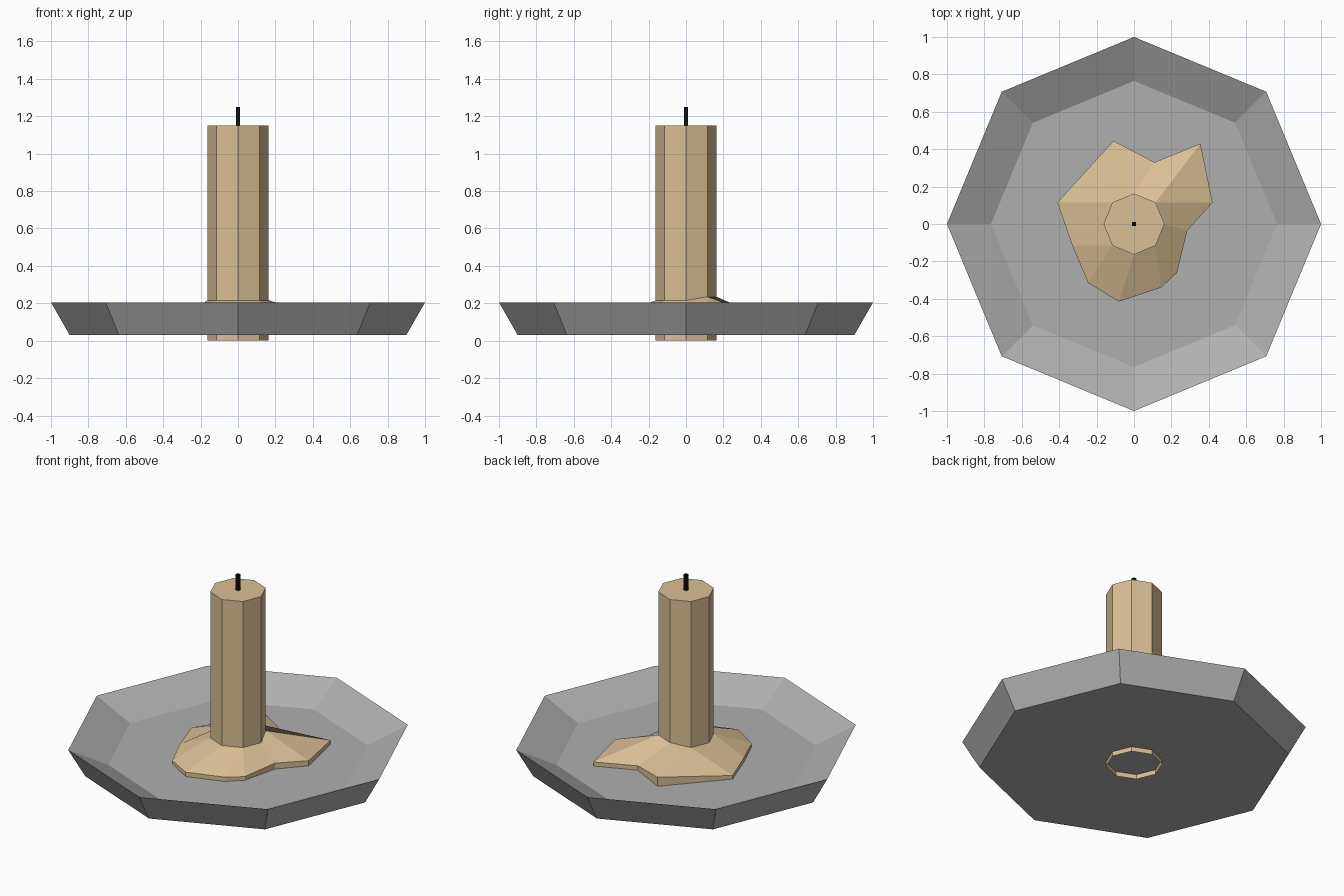
import bpy, bmesh, math

if "Cube" in bpy.data.objects:
    bpy.data.objects.remove(bpy.data.objects["Cube"])


def material(name, rgb):
    m = bpy.data.materials.new(name)
    m.diffuse_color = (*rgb, 1)
    m.use_nodes = True
    m.node_tree.nodes["Principled BSDF"].inputs["Base Color"].default_value = m.diffuse_color
    return m


WAX = material("tan wax", (0.70, 0.52, 0.30))
GREY = material("grey metal", (0.43, 0.43, 0.43))
BLACK = material("black wick", (0.005, 0.005, 0.005))


def finish(name, bm, mat):
    bm.normal_update()
    me = bpy.data.meshes.new(name)
    bm.to_mesh(me)
    bm.free()
    me.materials.append(mat)
    ob = bpy.data.objects.new(name, me)
    bpy.context.collection.objects.link(ob)
    return ob


def lathe(name, profile, sides, mat, cap_start, cap_end, turn=0.0):
    """Stack of (radius, z) rings joined into a faceted shell, listed bottom to top on the outside."""
    bm = bmesh.new()
    rings = []
    for r, z in profile:
        rings.append([bm.verts.new((r * math.cos(turn + math.tau * i / sides),
                                    r * math.sin(turn + math.tau * i / sides), z))
                      for i in range(sides)])
    for a, b in zip(rings, rings[1:]):
        for i in range(sides):
            j = (i + 1) % sides
            bm.faces.new((a[i], a[j], b[j], b[i]))
    if cap_start:
        bm.faces.new(rings[0][::-1])
    if cap_end:
        bm.faces.new(rings[-1])
    return finish(name, bm, mat)


FLOOR = 0.092
R = 0.163

# Octagonal dish: base, sharp rim, inner floor
lathe("dish", [(0.9, 0.03), (1.0, 0.205), (0.765, FLOOR)], 8, GREY, True, True)

# Candle, open underneath
lathe("candle", [(R, 0.0), (R, 1.15)], 8, WAX, False, True)

# Square wick
lathe("wick", [(0.015, 1.14), (0.015, 1.25)], 4, BLACK, True, True, math.pi / 4)

# Melted wax puddle: x, y, top height, matching candle corner
outline = [
    (0.285, -0.035, 0.13, 0), (0.42, 0.115, 0.125, 1), (0.355, 0.43, 0.118, 1),
    (0.11, 0.33, 0.12, 2), (-0.11, 0.445, 0.15, 3), (-0.41, 0.115, 0.115, 3),
    (-0.33, -0.115, 0.12, 5), (-0.245, -0.315, 0.112, 5), (-0.08, -0.415, 0.12, 6),
    (0.145, -0.34, 0.12, 7), (0.23, -0.26, 0.115, 7),
]
bm = bmesh.new()
inner = [bm.verts.new((R * math.cos(i * math.pi / 4), R * math.sin(i * math.pi / 4),
                       0.235 if i in (1, 2) else 0.215)) for i in range(8)]
top = [bm.verts.new(p[:3]) for p in outline]
low = [bm.verts.new((p[0], p[1], FLOOR - 0.002)) for p in outline]
n = len(outline)
for i in range(n):
    j = (i + 1) % n
    k0, k1 = outline[i][3], outline[j][3]
    steps = (k1 - k0) % 8
    back = [inner[(k0 + s) % 8] for s in range(steps, -1, -1)]
    bm.faces.new([top[i], top[j]] + back)
    bm.faces.new((low[i], low[j], top[j], top[i]))
finish("wax_puddle", bm, WAX)
